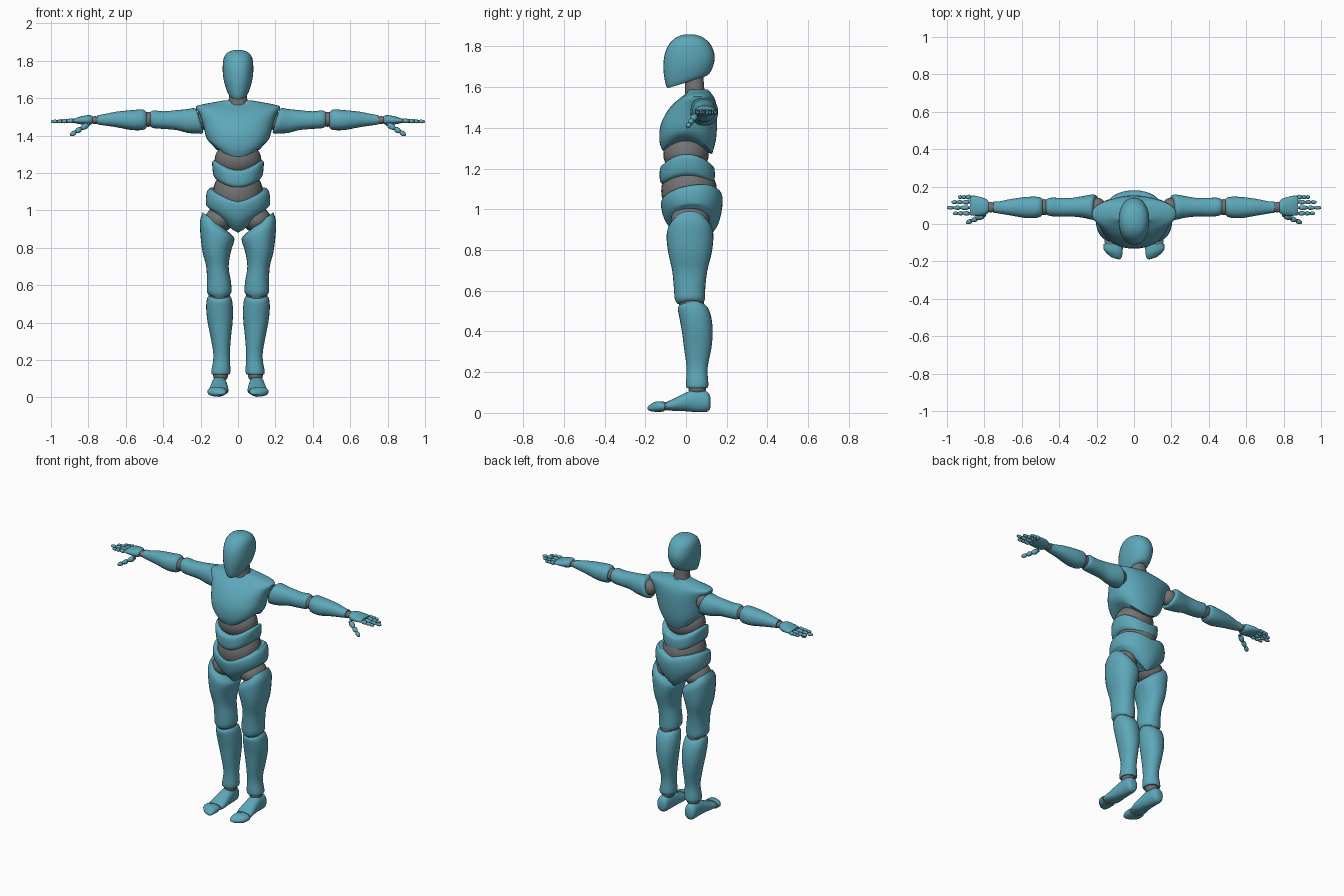
import bpy, bmesh, math
from mathutils import Vector


def material(name, rgb):
    m = bpy.data.materials.new(name)
    m.diffuse_color = (*rgb, 1)
    return m


TEAL = material("teal_shell", (0.11, 0.39, 0.49))
GREY = material("grey_joint", (0.17, 0.17, 0.17))

# Loft directions: (across a, across b, along t) to world space
UP = lambda a, b, t: Vector((a, b, t))
SIDE = lambda a, b, t: Vector((t, a, b))
DEPTH = lambda a, b, t: Vector((a, t, b))


def finish(name, bm, mat, mirror):
    bmesh.ops.recalc_face_normals(bm, faces=bm.faces)
    me = bpy.data.meshes.new(name)
    bm.to_mesh(me)
    bm.free()
    me.materials.append(mat)
    for p in me.polygons:
        p.use_smooth = True
    me.set_sharp_from_angle(angle=math.radians(42))
    ob = bpy.data.objects.new(name, me)
    bpy.context.collection.objects.link(ob)
    if mirror:
        ob.modifiers.new("mirror", 'MIRROR').use_axis = (True, False, False)
    return ob


def spline(rings, steps):
    """Smooth the ring values between the given stations."""
    out = []
    for i in range(len(rings) - 1):
        p0, p1 = rings[max(i - 1, 0)], rings[i]
        p2, p3 = rings[i + 1], rings[min(i + 2, len(rings) - 1)]
        for s in range(steps):
            u = s / steps
            out.append([b + 0.5 * u * (c - a + u * (2 * a - 5 * b + 4 * c - d
                        + u * (3 * (b - c) + d - a)))
                        for a, b, c, d in zip(p0, p1, p2, p3)])
    return out + [list(rings[-1])]


def loft(name, rings, axis=UP, mat=TEAL, mirror=True, n=28, steps=3, power=2, square=2.2):
    """Ring: t, a0, a1, b0, b1, then optional side lift, slope in a, slope in b."""
    rings = [tuple(r) + (0,) * (8 - len(r)) for r in rings]
    bm = bmesh.new()
    loops, ends = [], []
    for t, a0, a1, b0, b1, lift, sa, sb in spline(rings, steps):
        loop = []
        for k in range(n):
            ang = 2 * math.pi * k / n
            c, s = math.cos(ang), math.sin(ang)
            ca = math.copysign(abs(c) ** (2 / square), c)
            cb = math.copysign(abs(s) ** (2 / square), s)
            loop.append(bm.verts.new(axis(
                (a0 + a1) / 2 + ca * (a1 - a0) / 2,
                (b0 + b1) / 2 + cb * (b1 - b0) / 2,
                t + lift * abs(ca) ** power + sa * ca + sb * cb)))
        loops.append(loop)
        ends.append(axis((a0 + a1) / 2, (b0 + b1) / 2, t + 0.25 * lift))
    for l0, l1 in zip(loops, loops[1:]):
        for k in range(n):
            j = (k + 1) % n
            bm.faces.new((l0[k], l0[j], l1[j], l1[k]))
    for loop, end in ((loops[0], ends[0]), (loops[-1], ends[-1])):
        mid = bm.verts.new(end)
        for k in range(n):
            bm.faces.new((loop[k], loop[(k + 1) % n], mid))
    return finish(name, bm, mat, mirror)


def ball(name, centre, radii, mirror=True):
    bm = bmesh.new()
    bmesh.ops.create_uvsphere(bm, u_segments=24, v_segments=14, radius=1)
    for v in bm.verts:
        v.co = Vector(c + r * x for c, r, x in zip(centre, radii, v.co))
    return finish(name, bm, GREY, mirror)


def digit(name, start, end, r):
    """Three shell segments over a thin grey core."""
    p, d = Vector(start), Vector(end) - Vector(start)
    length, d = d.length, d.normalized()
    u = d.cross(Vector((0, 0, 1))).normalized()
    w = u.cross(d)
    axis = lambda a, b, t: p + u * a + w * b + d * t
    tube = lambda pts: [(t, -q, q, -q, q) for t, q in pts]
    loft(name + "_core", tube([(-0.01, r * .6), (length * .9, r * .5)]), axis, GREY, n=10, steps=1)
    at = 0
    for i, part in enumerate((0.40, 0.32, 0.28)):
        a, b, q = at * length, (at + part - 0.03) * length, r * (1 - 0.1 * i)
        if i == 2:
            b = length
        prof = [(a, q * .65), (a + (b - a) * .2, q), (a + (b - a) * .7, q * .9), (b, q * .5)]
        loft(f"{name}_segment_{i + 1}", tube(prof), axis, n=10, steps=2)
        at += part


# Head and neck
loft("head", [
    (1.622, -.046, .046, -.090, .090, 0, 0, .028),
    (1.642, -.060, .060, -.101, .115, 0, 0, .024),
    (1.70, -.077, .077, -.111, .136, 0, 0, .012),
    (1.76, -.082, .082, -.105, .140),
    (1.815, -.076, .076, -.080, .117),
    (1.845, -.055, .055, -.045, .080),
    (1.857, -.022, .022, -.012, .045)], mirror=False)
loft("neck", [(1.54, -.06, .06, -.005, .10), (1.59, -.05, .05, -.005, .09),
              (1.66, -.045, .045, -.005, .085)], mat=GREY, mirror=False)

# Torso shells
loft("chest", [
    (1.280, -.140, .140, -.115, .128, .075, 0, -.008),
    (1.33, -.165, .165, -.130, .145, .050),
    (1.40, -.178, .178, -.128, .152, .020),
    (1.46, -.188, .188, -.105, .153, .005),
    (1.51, -.205, .205, -.070, .150, .005),
    (1.545, -.225, .225, -.030, .140, .008),
    (1.568, -.185, .185, .000, .125),
    (1.588, -.075, .075, .012, .108)], mirror=False, n=40)
loft("abdomen", [
    (1.123, -.118, .118, -.115, .130, .045),
    (1.14, -.132, .132, -.128, .140, .050),
    (1.20, -.138, .138, -.128, .140, .055),
    (1.214, -.126, .126, -.115, .125, .055)], mirror=False, n=40)
loft("pelvis", [
    (.880, -.150, .150, -.045, .125, .125),
    (.910, -.163, .163, -.080, .150, .110),
    (.960, -.170, .170, -.108, .170, .070, 0, .005),
    (1.02, -.172, .172, -.122, .180, .045, 0, .012),
    (1.055, -.164, .164, -.122, .175, .050, 0, .018),
    (1.068, -.150, .150, -.110, .160, .050, 0, .020)],
    mirror=False, n=40, power=1.2)
ball("midriff_joint", (0, 0, 1.27), (.125, .112, .10), False)
ball("waist_joint", (0, .015, 1.09), (.135, .137, .14), False)

# Legs
ball("hip_joint", (.10, .02, .95), (.078, .095, .068))
loft("thigh", [
    (.535, .048, .150, -.042, .082, .012),
    (.56, .035, .166, -.055, .093, .005),
    (.62, .038, .166, -.060, .095),
    (.70, .050, .170, -.068, .105),
    (.78, .038, .190, -.086, .125),
    (.85, .022, .201, -.095, .134, 0, .020),
    (.90, .022, .203, -.090, .130, 0, .045),
    (.935, .045, .188, -.060, .100, 0, .055)])
ball("knee_joint", (.10, .027, .54), (.058, .062, .045))
loft("shin", [
    (.122, .048, .138, .005, .105),
    (.14, .040, .143, .000, .110),
    (.22, .044, .131, .003, .106),
    (.32, .038, .146, -.010, .125),
    (.40, .029, .162, -.020, .131),
    (.47, .027, .170, -.033, .124, .005),
    (.515, .034, .166, -.040, .108, .012),
    (.532, .048, .154, -.028, .092, .015)])
ball("ankle_joint", (.093, .055, .118), (.040, .043, .035))
loft("foot", [
    (.120, .080, .122, .025, .075),
    (.105, .066, .138, .006, .103),
    (.05, .060, .141, .004, .116),
    (.00, .055, .146, .008, .100),
    (-.06, .051, .155, .010, .070),
    (-.095, .057, .158, .014, .054)], DEPTH)
ball("toe_joint", (.11, -.102, .032), (.047, .022, .021))
loft("toe_cap", [
    (-.110, .060, .164, .006, .056, 0, .004),
    (-.145, .061, .162, .005, .056, 0, .010),
    (-.170, .068, .145, .008, .043, 0, .012),
    (-.184, .082, .120, .015, .030, 0, .006)], DEPTH)

# Arms
ball("shoulder_joint", (.195, .09, 1.48), (.045, .05, .05))
loft("upper_arm", [
    (.203, .035, .148, 1.42, 1.54, 0, 0, .018),
    (.217, .022, .158, 1.41, 1.547, 0, 0, .018),
    (.27, .033, .150, 1.415, 1.542),
    (.33, .040, .140, 1.43, 1.536),
    (.40, .040, .140, 1.436, 1.530),
    (.45, .043, .140, 1.44, 1.535),
    (.470, .054, .130, 1.45, 1.525)], SIDE)
ball("elbow_joint", (.48, .09, 1.487), (.032, .043, .040))
loft("forearm", [
    (.490, .048, .135, 1.44, 1.526),
    (.51, .035, .145, 1.43, 1.540),
    (.57, .031, .145, 1.43, 1.536),
    (.65, .044, .135, 1.445, 1.528),
    (.72, .056, .121, 1.455, 1.514),
    (.752, .060, .119, 1.46, 1.510)], SIDE)
ball("wrist_joint", (.765, .09, 1.483), (.030, .028, .021))

# Hands
loft("palm", [
    (.777, .062, .122, 1.465, 1.504),
    (.80, .046, .138, 1.456, 1.510),
    (.85, .044, .151, 1.462, 1.500),
    (.877, .048, .149, 1.468, 1.490)], SIDE)
for i, (y, base, tip) in enumerate(((.057, .883, .967), (.087, .885, 1.0),
                                    (.117, .883, .975), (.144, .875, .940))):
    digit(f"finger_{i + 1}", (base, y, 1.479), (tip, y, 1.475), .0125)
digit("thumb", (.805, .045, 1.458), (.895, .006, 1.403), .016)
